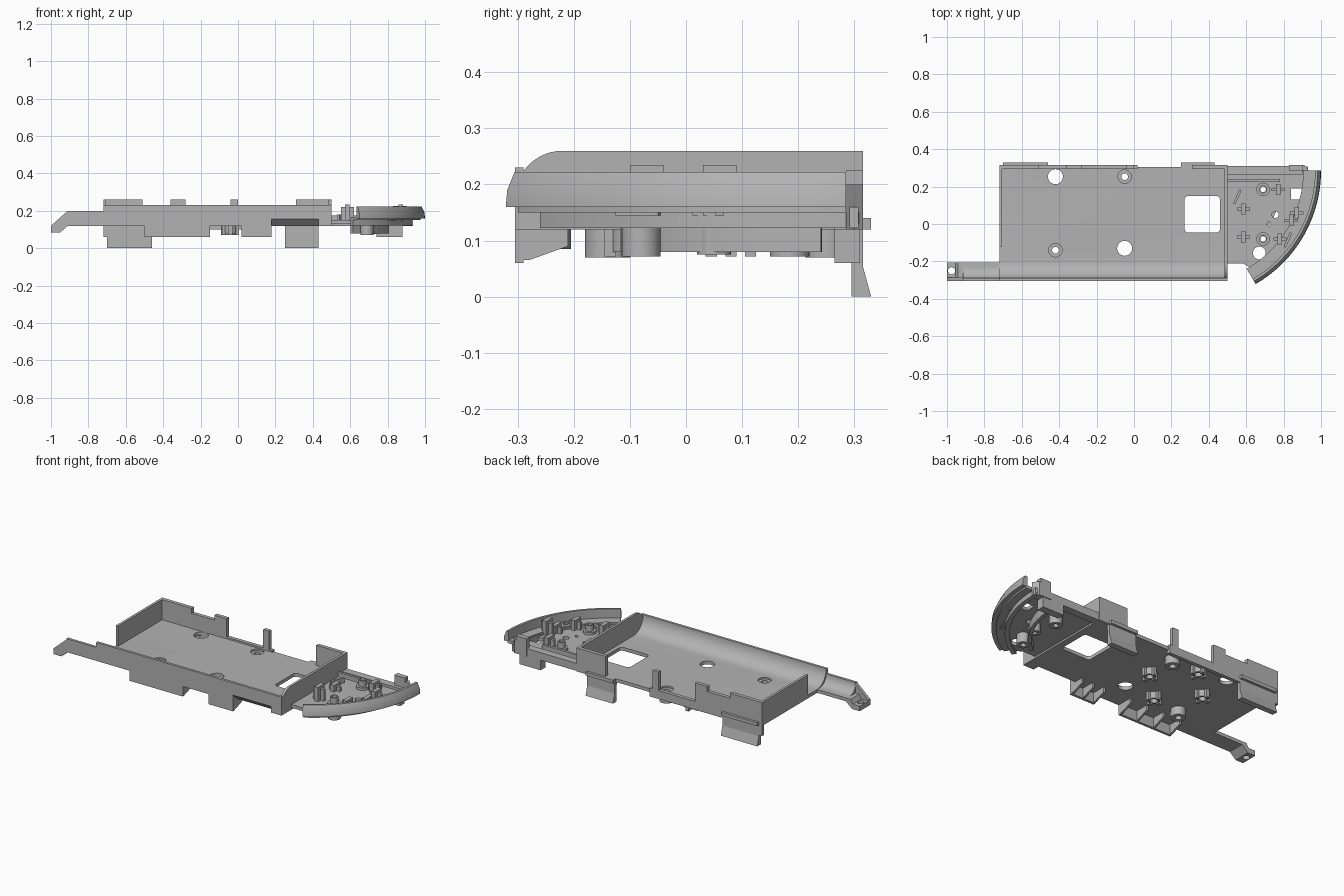
import bpy, bmesh
from math import sin, cos, radians
from mathutils import Vector

if "Cube" in bpy.data.objects:
    bpy.data.objects.remove(bpy.data.objects["Cube"])

grey = bpy.data.materials.new("plain_grey")
grey.use_nodes = True
grey.diffuse_color = (0.45, 0.45, 0.45, 1)
grey.node_tree.nodes["Principled BSDF"].inputs["Base Color"].default_value = (0.45, 0.45, 0.45, 1)

FAN = Vector((0.30, 0.285, 0))  # centre of the quarter-round end


def finish(name, bm):
    bmesh.ops.recalc_face_normals(bm, faces=bm.faces)
    mesh = bpy.data.meshes.new(name)
    bm.to_mesh(mesh)
    bm.free()
    mesh.materials.append(grey)
    ob = bpy.data.objects.new(name, mesh)
    bpy.context.collection.objects.link(ob)
    return ob


def smooth(ob):
    bpy.ops.object.select_all(action="DESELECT")
    ob.select_set(True)
    bpy.context.view_layer.objects.active = ob
    bpy.ops.object.shade_smooth_by_angle(angle=radians(30))
    return ob


def prism(name, pts, axis, lo, hi):
    """Extrude a 2D outline along one axis."""
    def place(p, d):
        return {"x": (d, p[0], p[1]), "y": (p[0], d, p[1]), "z": (p[0], p[1], d)}[axis]
    bm = bmesh.new()
    face = bm.faces.new([bm.verts.new(place(p, lo)) for p in pts])
    ext = bmesh.ops.extrude_face_region(bm, geom=[face])["geom"]
    move = Vector(place((0, 0), hi - lo))
    bmesh.ops.translate(bm, vec=move, verts=[v for v in ext if isinstance(v, bmesh.types.BMVert)])
    return finish(name, bm)


def box(name, x0, x1, y0, y1, z0, z1):
    return prism(name, [(x0, y0), (x1, y0), (x1, y1), (x0, y1)], "z", z0, z1)


def arc(cx, cy, r, a0, a1, n=10):
    angles = [radians(a0 + (a1 - a0) * i / n) for i in range(n + 1)]
    return [(cx + r * cos(a), cy + r * sin(a)) for a in angles]


def disc(x, y, r):
    return arc(x, y, r, 0, 350, 35)


def sweep(name, profile, centre, a0, a1, steps=32):
    """Spin an (r, z) profile about a vertical axis."""
    bm = bmesh.new()
    a = radians(a0)
    face = bm.faces.new([bm.verts.new((centre.x + r * cos(a), centre.y + r * sin(a), z)) for r, z in profile])
    full = abs(a1 - a0) == 360
    geom = [face]
    if full:
        bmesh.ops.delete(bm, geom=[face], context="FACES_ONLY")
        geom = bm.edges[:]
    bmesh.ops.spin(bm, geom=geom, cent=centre, axis=(0, 0, 1), angle=radians(a1 - a0), steps=steps)
    if full:
        bmesh.ops.remove_doubles(bm, verts=bm.verts, dist=0.0001)
    return smooth(finish(name, bm))


def tube(name, x, y, r, hole, z0, z1):
    return sweep(name, [(hole, z0), (r, z0), (r, z1), (hole, z1)], Vector((x, y, 0)), 0, 360, 24)


def cut(ob, cutters):
    bpy.context.view_layer.objects.active = ob
    for c in cutters:
        mod = ob.modifiers.new("cut", "BOOLEAN")
        mod.operation, mod.solver, mod.object = "DIFFERENCE", "EXACT", c
        bpy.ops.object.modifier_apply(modifier=mod.name)
        bpy.data.objects.remove(c)


def trough(name, top, back, x0, x1):
    """Floor with a front wall that curves up out of it."""
    r = top - 0.14
    inner = arc(-0.29 + r, top, r, 180, 270)
    pts = [(-0.305, 0.12), (-0.305, top)] + inner + [(back, 0.14), (back, 0.12)]
    return prism(name, pts, "x", x0, x1)


# Tray floor with its holes, countersinks and window
tray = trough("tray_floor", 0.23, 0.305, -0.72, 0.5)
window = []
for i, (x, y) in enumerate([(0.44, 0.13), (0.29, 0.13), (0.29, -0.025), (0.44, -0.025)]):
    window += arc(x, y, 0.02, 90 * i, 90 * i + 90, 5)
cutters = [prism("cutter", window, "z", 0.1, 0.16),
           prism("cutter", [(-0.33, 0.11), (-0.255, 0.11), (-0.33, 0.18)], "x", 0.18, 0.43)]
for x, y in [(-0.42, 0.253), (-0.05, -0.13)]:
    cutters.append(prism("cutter", disc(x, y, 0.04), "z", 0.1, 0.16))
bosses = [(-0.05, 0.253), (-0.42, -0.14)]
for x, y in bosses:
    cutters.append(prism("cutter", disc(x, y, 0.036), "z", 0.13, 0.16))
    cutters.append(prism("cutter", disc(x, y, 0.018), "z", 0.1, 0.16))
cut(tray, cutters)
smooth(tray)

# End walls
right_end = [(0.31, 0.12), (0.31, 0.26)] + arc(-0.22, 0.175, 0.085, 90, 165) + [(-0.305, 0.12)]
smooth(prism("tray_left_wall", right_end, "x", 0.485, 0.5))
box("tray_right_wall", -0.72, -0.705, -0.12, 0.31, 0.12, 0.26)

# Back wall in two stepped pieces
prism("back_wall_long", [(-0.72, 0.06), (-0.46, 0.06), (-0.46, 0.1), (0.02, 0.1), (0.02, 0.15), (0, 0.15),
      (0, 0.26), (-0.04, 0.26), (-0.04, 0.15), (-0.28, 0.15), (-0.28, 0.26), (-0.36, 0.26),
      (-0.36, 0.23), (-0.51, 0.23), (-0.51, 0.26), (-0.72, 0.26)], "y", 0.293, 0.315)
prism("back_wall_short", [(0.25, 0.1), (0.43, 0.1), (0.43, 0.12), (0.5, 0.12), (0.5, 0.26), (0.31, 0.26),
      (0.31, 0.14), (0.25, 0.14)], "y", 0.293, 0.315)

# Flared tabs hanging from the back wall
tab = [(0.295, 0), (0.33, 0), (0.315, 0.055), (0.315, 0.14), (0.295, 0.14)]
for x0, x1 in [(-0.70, -0.46), (0.25, 0.43)]:
    prism("back_tab", tab, "x", x0, x1)
    box("back_tab_lip", x0, x1, 0.31, 0.33, 0.12, 0.14)

# Front skirts with gusset ribs
rib = [(-0.295, 0.125), (-0.295, 0.065), (-0.28, 0.065), (-0.21, 0.09), (-0.21, 0.125)]
for x0, x1, count in [(-0.5, -0.15, 4), (0.02, 0.18, 3)]:
    box("front_skirt", x0, x1, -0.305, -0.29, 0.06, 0.14)
    for i in range(count):
        x = x0 + (x1 - x0 - 0.012) * i / (count - 1)
        prism("skirt_rib", rib, "x", x, x + 0.012)

# Screw bosses and slotted sockets under the floor
for x, y in bosses:
    tube("floor_boss", x, y, 0.04, 0.018, 0.07, 0.125)
for dx, dy in [(1, 0), (-1, 0), (0, 1), (0, -1)]:
    x, y = -0.22 + 0.18 * dx, 0.08 + 0.18 * dy
    tube("socket_ring", x, y, 0.032, 0.02, 0.08, 0.122)
    for sx, sy in [(1, 0), (-1, 0), (0, 1), (0, -1)]:
        px, py = x + sx * 0.035, y + sy * 0.035
        box("socket_finger", px - 0.01, px + 0.01, py - 0.01, py + 0.01, 0.072, 0.122)

# Arm reaching to the right
smooth(trough("arm", 0.20, -0.205, -0.915, -0.715))
foot = prism("arm_foot", [(-0.9, 0.14), (-0.94, 0.14), (-0.955, 0.115), (-1, 0.115), (-1, 0.085),
             (-0.95, 0.085), (-0.91, 0.12), (-0.9, 0.12)], "y", -0.3, -0.205)
cut(foot, [prism("cutter", disc(-0.975, -0.25, 0.019), "z", 0.05, 0.2)])
prism("arm_foot_wall", [(-0.91, 0.20), (-1, 0.12), (-1, 0.085), (-0.95, 0.085), (-0.91, 0.12)],
      "y", -0.305, -0.285)

# Quarter-round plate
outline = arc(FAN.x, FAN.y, 0.63, 2, -57, 28) + [(0.58, -0.21), (0.49, -0.21), (0.49, 0.31), (0.9, 0.31)]
plate = prism("fan_plate", outline, "z", 0.13, 0.15)
slots = [prism("cutter", disc(0.67, -0.155, 0.034), "z", 0.1, 0.2),
         box("cutter", 0.84, 0.9, 0.13, 0.19, 0.1, 0.2),
         box("cutter", 0.82, 0.86, -0.09, -0.06, 0.1, 0.2)]
for x, y, r in [(0.755, 0.05, 0.018), (0.72, 0, 0.01), (0.69, 0.185, 0.015), (0.69, -0.08, 0.015)]:
    slots.append(prism("cutter", disc(x, y, r), "z", 0.1, 0.2))
cut(plate, slots)

# Curved rim, its ledge and the wall below
sweep("fan_rim", [(0.668, 0.16), (0.70, 0.16), (0.697, 0.19), (0.682, 0.222), (0.668, 0.222)], FAN, 0, -60)
sweep("rim_ledge", [(0.61, 0.15), (0.675, 0.15), (0.675, 0.168), (0.61, 0.168)], FAN, 0, -60)
sweep("rim_lower_wall", [(0.605, 0.122), (0.63, 0.122), (0.63, 0.16), (0.605, 0.16)], FAN, 2, -60)
sweep("under_skirt", [(0.49, 0.08), (0.51, 0.08), (0.51, 0.135), (0.49, 0.135)], FAN, -5, -52)

# Back rail, posts and blocks of the fan
box("fan_back_rail", 0.49, 0.9, 0.265, 0.31, 0.12, 0.165)
box("fan_corner_post", 0.83, 0.9, 0.285, 0.315, 0.12, 0.225)
box("fan_corner_hook", 0.74, 0.88, 0.265, 0.31, 0.06, 0.13)
prism("fan_corner_brace", [(0.88, 0.315), (0.91, 0.315), (0.935, 0.285), (0.9, 0.285)], "z", 0.12, 0.2)
box("fan_step", 0.5, 0.78, 0.225, 0.24, 0.14, 0.175)
for x, y in [(0.69, 0.185), (0.69, -0.08)]:
    tube("fan_boss", x, y, 0.036, 0.015, 0.14, 0.165)
    tube("fan_boss_collar", x, y, 0.022, 0.015, 0.16, 0.2)
    tube("fan_under_boss", x, y, 0.035, 0.015, 0.072, 0.135)
tube("fan_centre_boss", 0.72, 0.05, 0.03, 0.012, 0.075, 0.135)

# Small clips standing on the plate
for x, y, h in [(0.77, 0.185, 0.21), (0.585, 0.08, 0.19), (0.585, -0.07, 0.235), (0.87, 0.06, 0.235),
                (0.78, -0.08, 0.21), (0.84, 0.02, 0.2)]:
    box("clip_post", x - 0.012, x + 0.012, y - 0.03, y + 0.03, 0.145, h)
    box("clip_arm", x - 0.035, x + 0.035, y - 0.008, y + 0.008, 0.145, h - 0.015)
for x, y in [(0.53, 0.11), (0.80, -0.12)]:
    prism("slanted_rib", [(x, y), (x + 0.012, y - 0.006), (x + 0.045, y + 0.07), (x + 0.033, y + 0.076)],
          "z", 0.145, 0.18)
